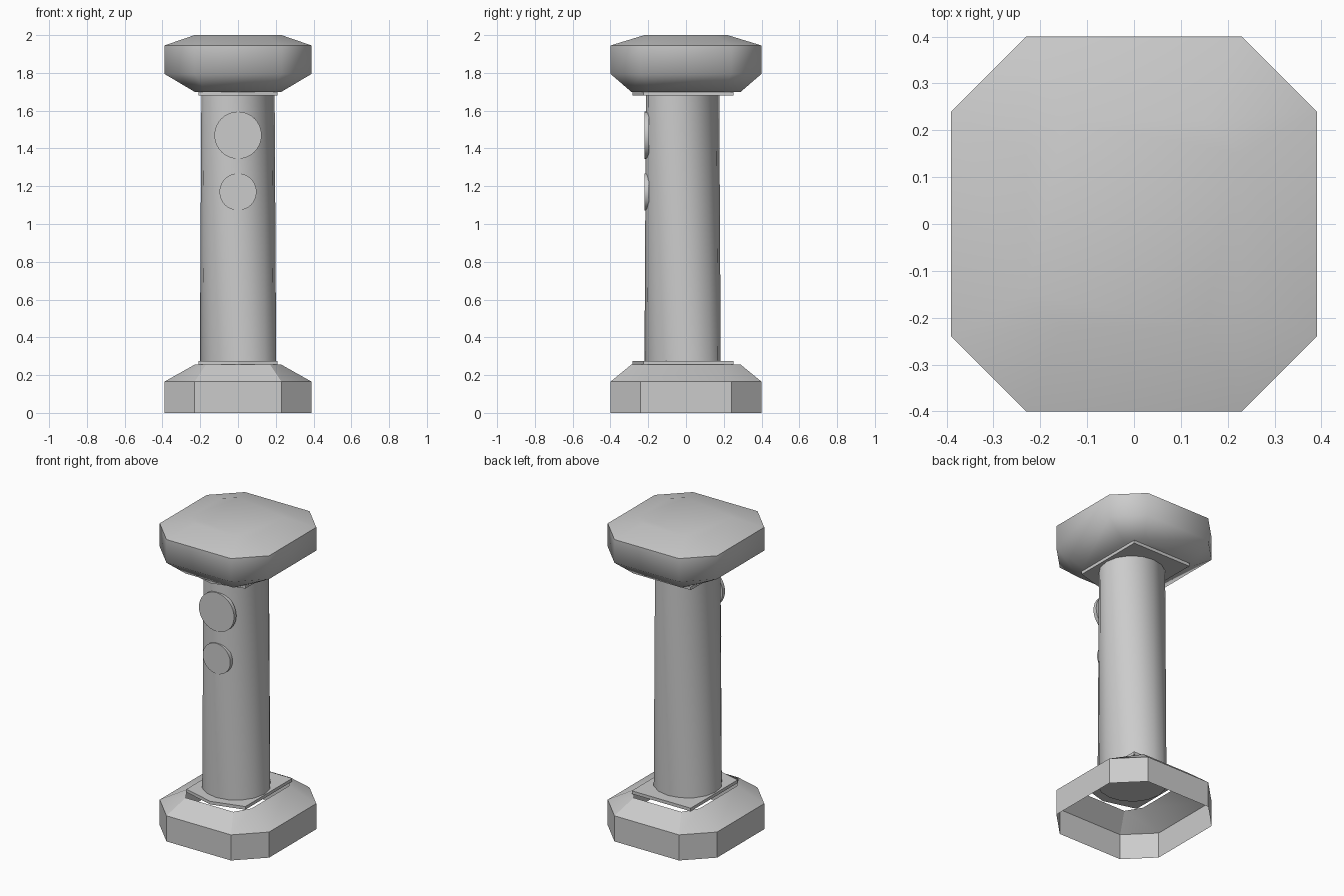
import bpy, math

if "Cube" in bpy.data.objects:
    bpy.data.objects.remove(bpy.data.objects["Cube"])


def make(name, verts, faces, angle):
    me = bpy.data.meshes.new(name)
    me.from_pydata(verts, [], faces)
    me.update()
    ob = bpy.data.objects.new(name, me)
    bpy.context.collection.objects.link(ob)
    bpy.ops.object.select_all(action='DESELECT')
    ob.select_set(True)
    bpy.context.view_layer.objects.active = ob
    bpy.ops.object.shade_smooth_by_angle(angle=math.radians(angle))
    return ob


def octagon(ax, ay, bx, by, z):
    """Chamfered rectangle: (ax, ay) on the x sides, (bx, by) on the y sides."""
    q = [(ax, -ay), (ax, ay), (bx, by), (-bx, by),
         (-ax, ay), (-ax, -ay), (-bx, -by), (bx, -by)]
    return [(x, y, z) for x, y in q]


def loft(name, rings, bottom, top, angle):
    n = len(rings[0])
    verts = [v for r in rings for v in r]
    faces = [(k * n + i, k * n + (i + 1) % n, (k + 1) * n + (i + 1) % n, (k + 1) * n + i)
             for k in range(len(rings) - 1) for i in range(n)]
    if bottom:
        faces.append(tuple(reversed(range(n))))
    if top:
        faces.append(tuple(range(len(verts) - n, len(verts))))
    return make(name, verts, faces, angle)


def circle(r, z, turn=0.0, n=16, cy=-0.018):
    return [(r * math.cos(2 * math.pi * i / n + turn),
             cy + r * math.sin(2 * math.pi * i / n + turn), z) for i in range(n)]


OUTER = (0.39, 0.24, 0.23, 0.40)
INNER = (0.23, 0.19, 0.17, 0.29)

# Hollow base, open underneath
loft("base", [octagon(*OUTER, 0), octagon(*OUTER, 0.165), octagon(*INNER, 0.255)],
     False, False, 28)

# Rounded-looking octagonal head
loft("head", [octagon(*INNER, 1.70), octagon(*OUTER, 1.795), octagon(*OUTER, 1.945),
              octagon(0.23, 0.15, 0.15, 0.22, 2.0)], True, True, 65)

# Thin collar plates with a pointed front edge
outline = [(0.21, -0.225), (0.21, 0.252), (-0.21, 0.252), (-0.21, -0.225), (0, -0.283)]
for name, z0, z1 in (("lower_collar", 0.255, 0.275), ("upper_collar", 1.68, 1.70)):
    loft(name, [[(x, y, z) for x, y in outline] for z in (z0, z1)], True, True, 10)

# Slightly tapered and twisted column
loft("column", [circle(0.202, 0.25, math.radians(22.5)), circle(0.194, 1.69)],
     True, True, 35)

# Two round buttons on the front
for name, r, z in (("large_button", 0.125, 1.47), ("small_button", 0.098, 1.17)):
    n = 32
    rings = [[(r * math.cos(2 * math.pi * i / n), y, z + r * math.sin(2 * math.pi * i / n))
              for i in range(n)] for y in (-0.195, -0.219)]
    loft(name, rings, True, True, 30)
